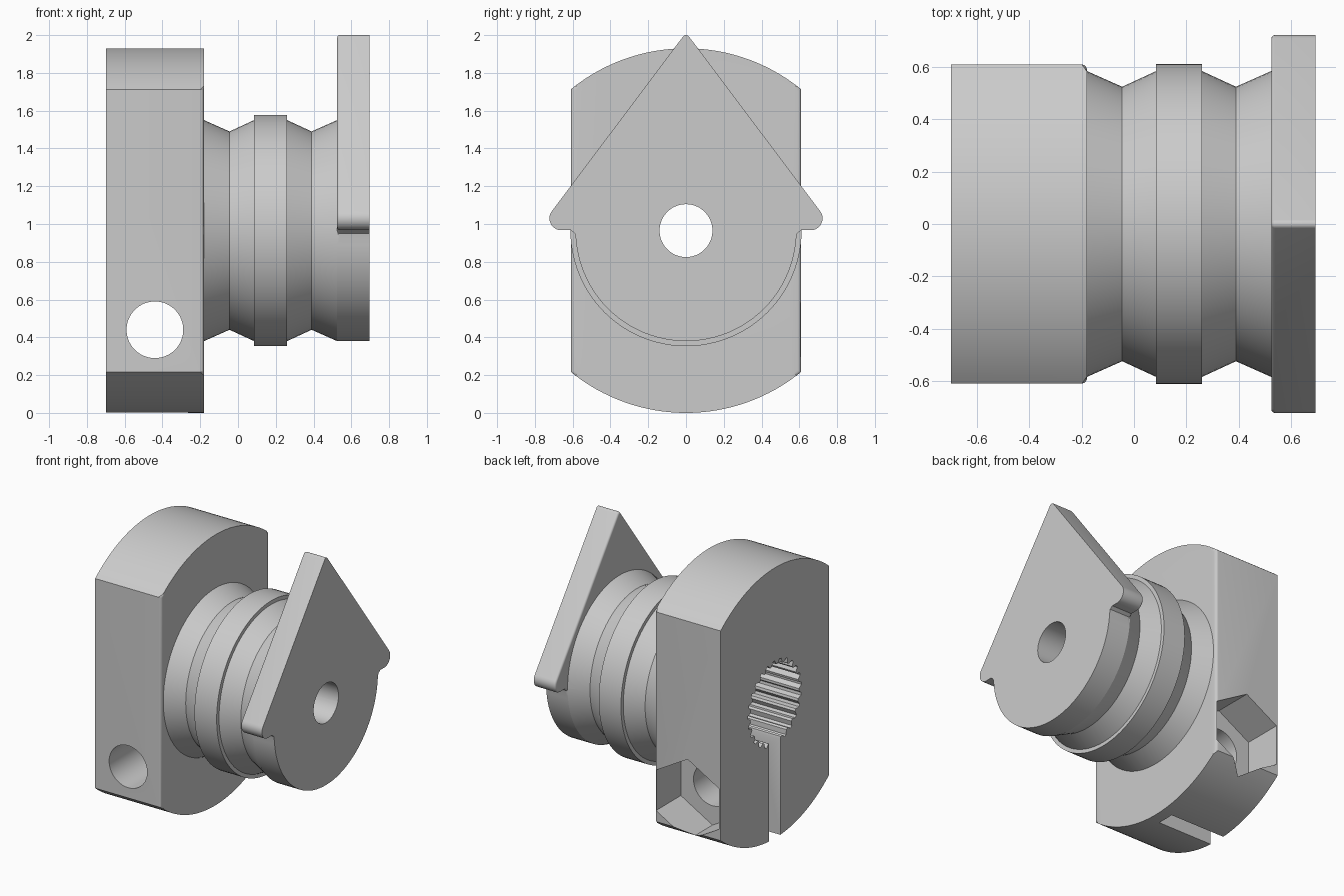
import bpy, bmesh, math
from math import sin, cos, radians, pi

AXIS_Z = 0.965

if "Cube" in bpy.data.objects:
    bpy.data.objects.remove(bpy.data.objects["Cube"], do_unlink=True)

grey = bpy.data.materials.new("plain grey")
grey.use_nodes = True
colour = (0.6, 0.6, 0.6, 1)
grey.diffuse_color = colour
grey.node_tree.nodes["Principled BSDF"].inputs["Base Color"].default_value = colour


def arc(cy, cz, r, a0, a1, n):
    """Points (y, z) along an arc, angles in degrees."""
    angles = [radians(a0 + (a1 - a0) * i / n) for i in range(n + 1)]
    return [(cy + r * cos(a), cz + r * sin(a)) for a in angles]


def finish_mesh(name, bm):
    bmesh.ops.recalc_face_normals(bm, faces=bm.faces)
    mesh = bpy.data.meshes.new(name)
    bm.to_mesh(mesh)
    bm.free()
    obj = bpy.data.objects.new(name, mesh)
    bpy.context.collection.objects.link(obj)
    mesh.materials.append(grey)
    return obj


def prism(name, outline, x0, x1, bevel_x=None, bevel=0.0):
    """Extrude a (y, z) outline along x, optionally rounding one end's rim."""
    bm = bmesh.new()
    face = bm.faces.new([bm.verts.new((x0, y, z)) for y, z in outline])
    new = bmesh.ops.extrude_face_region(bm, geom=[face])["geom"]
    for v in new:
        if isinstance(v, bmesh.types.BMVert):
            v.co.x = x1
    if bevel_x is not None:
        rim = [e for e in bm.edges if all(abs(v.co.x - bevel_x) < 1e-5 for v in e.verts)]
        bmesh.ops.bevel(bm, geom=rim, offset=bevel, segments=5, profile=0.5, affect='EDGES')
    return finish_mesh(name, bm)


def lathe(name, profile, steps=96):
    """Solid of revolution about the x axis from (x, radius) points."""
    bm = bmesh.new()
    rings = []
    for x, r in profile:
        rings.append([bm.verts.new((x, r * cos(2 * pi * i / steps), AXIS_Z + r * sin(2 * pi * i / steps)))
                      for i in range(steps)])
    for a, b in zip(rings, rings[1:]):
        for i in range(steps):
            j = (i + 1) % steps
            bm.faces.new((a[i], a[j], b[j], b[i]))
    bm.faces.new(rings[0])
    bm.faces.new(rings[-1])
    return finish_mesh(name, bm)


def cross_cylinder(name, x, z, radius, y0, y1, sides):
    """Cylinder lying along y."""
    bpy.ops.mesh.primitive_cylinder_add(vertices=sides, radius=radius, depth=y1 - y0,
                                        location=(x, (y0 + y1) / 2, z), rotation=(pi / 2, 0, 0))
    obj = bpy.context.object
    obj.name = name
    obj.data.materials.append(grey)
    return obj


def combine(target, tool, operation):
    tool.hide_render = True
    mod = target.modifiers.new(operation.title(), 'BOOLEAN')
    mod.operation = operation
    mod.solver = 'EXACT'
    mod.object = tool
    bpy.context.view_layer.objects.active = target
    bpy.ops.object.modifier_apply(modifier=mod.name)
    bpy.data.objects.remove(tool, do_unlink=True)


# Clamp block: round top and bottom, flat sides
half = math.degrees(math.acos(0.61 / AXIS_Z))
outline = (arc(0, AXIS_Z, AXIS_Z, half, 180 - half, 40)
           + arc(0, AXIS_Z, AXIS_Z, 180 + half, 360 - half, 40))
clamp = prism("clamp_block", outline, -0.70, -0.18, bevel_x=-0.18, bevel=0.02)

# Toothed shaft socket, clamping slot, bolt hole and nut pocket
teeth = 25
socket = []
for i in range(teeth * 4):
    r = 0.302 if i % 4 < 2 else 0.272
    a = 2 * pi * i / (teeth * 4)
    socket.append((r * cos(a), AXIS_Z + r * sin(a)))
combine(clamp, prism("socket_cutter", socket, -0.8, -0.265), 'DIFFERENCE')
slot = [(-0.063, -0.1), (0.063, -0.1), (0.063, 0.8), (-0.063, 0.8)]
combine(clamp, prism("slot_cutter", slot, -0.8, -0.265), 'DIFFERENCE')
combine(clamp, cross_cylinder("bolt_cutter", -0.44, 0.44, 0.15, -0.8, 0.8, 64), 'DIFFERENCE')
combine(clamp, cross_cylinder("nut_cutter", -0.44, 0.44, 0.288, 0.33, 0.8, 6), 'DIFFERENCE')

# Grooved drum with a raised centre band
drum = lathe("grooved_drum", [
    (-0.18, 0.585), (-0.045, 0.525), (0.085, 0.585), (0.085, 0.612), (0.26, 0.612),
    (0.26, 0.585), (0.39, 0.525), (0.525, 0.585), (0.695, 0.585)])

# Pointed plate joined to the end of the drum
right = (arc(0.66, 1.03, 0.063, -90, 37, 10) + arc(0, 1.98, 0.02, 37, 90, 4))
root = [(0.50, 0.92), (0.583, 0.92), (0.589, 0.95), (0.61, 0.967)]
right = root + right
left = [(-y, z) for y, z in reversed(right[:-1])]
pointer = prism("pointer_plate", right + left, 0.525, 0.695, bevel_x=0.525, bevel=0.015)
combine(drum, pointer, 'UNION')

# Screw hole along the axis through everything
for part in (clamp, drum):
    hole = prism("axis_cutter", arc(0, AXIS_Z, 0.14, 0, 354, 59), -1, 1)
    combine(part, hole, 'DIFFERENCE')

for part in (clamp, drum):
    bpy.ops.object.select_all(action='DESELECT')
    part.select_set(True)
    bpy.context.view_layer.objects.active = part
    bpy.ops.object.shade_smooth_by_angle(angle=radians(20))
